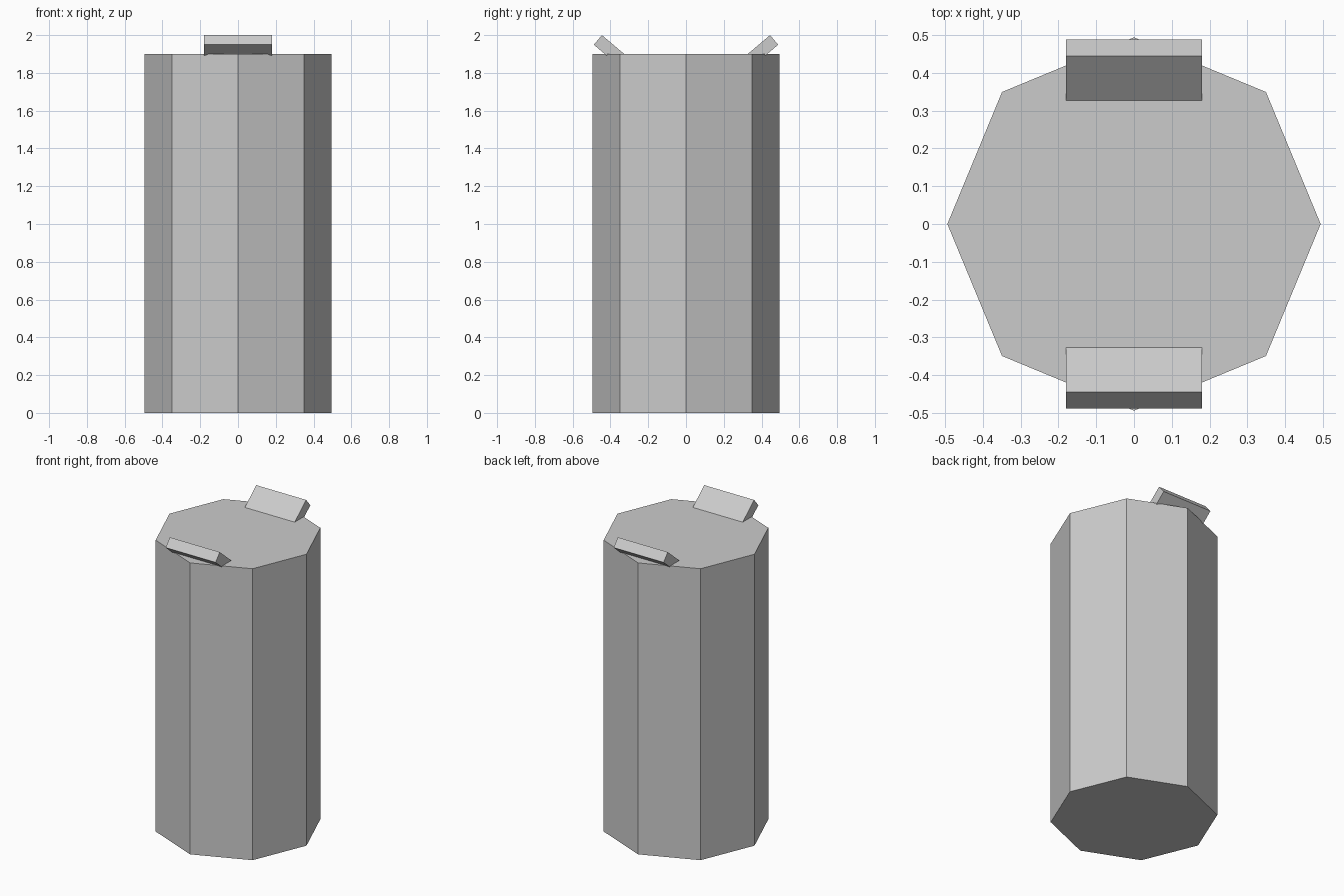
import bpy, bmesh
from mathutils import Vector

if "Cube" in bpy.data.objects:
    bpy.data.objects.remove(bpy.data.objects["Cube"])


def prism(name, points, axis):
    """Extrude a closed planar outline along an axis vector."""
    bm = bmesh.new()
    face = bm.faces.new([bm.verts.new(p) for p in points])
    new = bmesh.ops.extrude_face_region(bm, geom=[face])["geom"]
    verts = [g for g in new if isinstance(g, bmesh.types.BMVert)]
    bmesh.ops.translate(bm, verts=verts, vec=axis)
    bmesh.ops.recalc_face_normals(bm, faces=bm.faces)
    mesh = bpy.data.meshes.new(name)
    bm.to_mesh(mesh)
    bm.free()
    obj = bpy.data.objects.new(name, mesh)
    bpy.context.collection.objects.link(obj)
    return obj


# Eight-sided body with corners on the x and y axes
bpy.ops.mesh.primitive_cylinder_add(vertices=8, radius=0.494, depth=1.9,
                                    location=(0, 0, 0.95))
bpy.context.object.name = "can_body"

# Tilted handles on the rim, mirrored front and back
half_width = 0.18
profile = [(0.445, 2.0), (0.488, 1.949), (0.37, 1.849), (0.327, 1.9)]
for name, side in (("front_handle", -1), ("back_handle", 1)):
    outline = [(-half_width, side * y, z) for y, z in profile]
    prism(name, outline, Vector((2 * half_width, 0, 0)))
